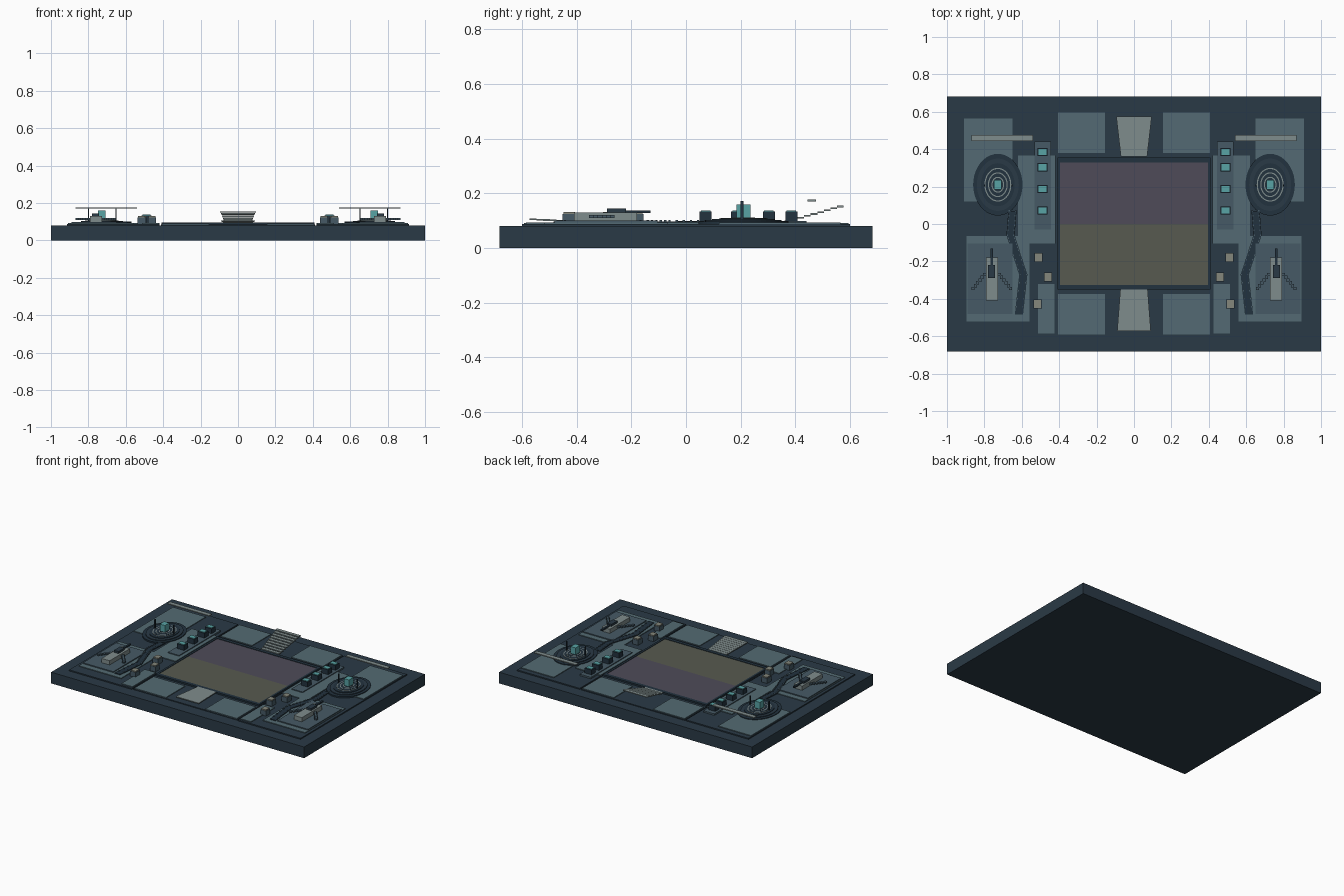
import bpy, bmesh, math
from mathutils import Matrix, Vector

if "Cube" in bpy.data.objects:
    bpy.data.objects.remove(bpy.data.objects["Cube"])


def mat(name, hexcol):
    m = bpy.data.materials.new(name)
    rgb = [int(hexcol[i:i + 2], 16) / 255 for i in (0, 2, 4)]
    m.diffuse_color = [((c + 0.055) / 1.055) ** 2.4 for c in rgb] + [1]
    m.use_nodes = True
    m.node_tree.nodes["Principled BSDF"].inputs["Base Color"].default_value = m.diffuse_color
    return m


NAVY = mat("navy", "2a3a46")
DARK = mat("dark", "22323e")
PANEL = mat("panel", "536a73")
SLATE = mat("slate", "465a66")
STONE = mat("stone", "7f8c8c")
TEAL = mat("teal", "58a3a5")
PURPLE = mat("purple", "4e4b58")
OLIVE = mat("olive", "575a50")
SAND = mat("sand", "85877c")


def finish(name, bm, material, mirror):
    bmesh.ops.recalc_face_normals(bm, faces=bm.faces[:])
    me = bpy.data.meshes.new(name)
    bm.to_mesh(me)
    bm.free()
    ob = bpy.data.objects.new(name, me)
    bpy.context.collection.objects.link(ob)
    me.materials.append(material)
    if mirror:
        ob.modifiers.new("mirror", 'MIRROR')
    return ob


def add_box(bm, x0, x1, y0, y1, z0, z1):
    m = Matrix.Translation(((x0 + x1) / 2, (y0 + y1) / 2, (z0 + z1) / 2)) @ Matrix.Diagonal((x1 - x0, y1 - y0, z1 - z0, 1))
    return bmesh.ops.create_cube(bm, size=1, matrix=m)["verts"]


def boxes(name, material, items, mirror=True):
    bm = bmesh.new()
    for b in items:
        add_box(bm, *b)
    return finish(name, bm, material, mirror)


def add_prism(bm, pts, z0, z1):
    f = bm.faces.new([bm.verts.new((x, y, z0)) for x, y in pts])
    new = bmesh.ops.extrude_face_region(bm, geom=[f])["geom"]
    bmesh.ops.translate(bm, vec=(0, 0, z1 - z0), verts=[v for v in new if isinstance(v, bmesh.types.BMVert)])


def prism(name, material, pts, z0, z1, mirror=True):
    bm = bmesh.new()
    add_prism(bm, pts, z0, z1)
    return finish(name, bm, material, mirror)


def ellipse(name, material, cx, cy, rx, ry, z0, z1):
    pts = [(cx + rx * math.cos(a * math.tau / 40), cy + ry * math.sin(a * math.tau / 40)) for a in range(40)]
    return prism(name, material, pts, z0, z1)


# Base slab and thin floor plates
boxes("base_slab", NAVY, [(-1, 1, -0.682, 0.682, 0, 0.08)], False)
boxes("side_floor", NAVY, [(0.42, 0.915, -0.6, 0.6, 0.08, 0.088)])
boxes("centre_floor", NAVY, [(-0.412, 0.412, -0.595, 0.6, 0.08, 0.086)], False)

# Two-tone court with surrounding frame
boxes("court_back", PURPLE, [(-0.395, 0.395, 0, 0.33, 0.086, 0.094)], False)
boxes("court_front", OLIVE, [(-0.395, 0.395, -0.325, 0, 0.086, 0.094)], False)
boxes("court_frame", DARK, [(-0.41, 0.41, 0.33, 0.355, 0.086, 0.097), (-0.41, 0.41, -0.35, -0.325, 0.086, 0.097),
                            (-0.41, -0.395, -0.325, 0.33, 0.086, 0.097), (0.395, 0.41, -0.325, 0.33, 0.086, 0.097)], False)
boxes("corner_panels", PANEL, [(0.155, 0.405, 0.38, 0.595, 0.086, 0.091), (0.155, 0.405, -0.592, -0.375, 0.086, 0.091)])


# Slatted stairs at back and front
def stairs(name, y0, y1, z0, z1, w0, w1, n):
    bm = bmesh.new()
    for i in range(n):
        a, b = i / n, (i + 1) / n
        ya, yb = y0 + (y1 - y0) * a, y0 + (y1 - y0) * b
        wa, wb = w0 + (w1 - w0) * a, w0 + (w1 - w0) * b
        z = z0 + (z1 - z0) * i / (n - 1)
        add_prism(bm, [(-wa, ya), (wa, ya), (wb, yb), (-wb, yb)], z - 0.006, z)
    finish(name, bm, STONE, False)


stairs("back_stairs", 0.36, 0.576, 0.1, 0.155, 0.07, 0.095, 9)
stairs("front_stairs", -0.35, -0.572, 0.099, 0.108, 0.073, 0.09, 9)

# Side zone floor panels
boxes("zone_panels", PANEL, [(0.65, 0.91, 0.12, 0.565, 0.088, 0.093), (0.42, 0.62, -0.105, 0.365, 0.088, 0.093),
                             (0.56, 0.895, -0.52, -0.065, 0.088, 0.093), (0.425, 0.512, -0.585, -0.32, 0.088, 0.093)])
boxes("turret_pad", SLATE, [(0.65, 0.89, -0.48, -0.105, 0.093, 0.1)])
boxes("console_strip", SLATE, [(0.445, 0.532, -0.03, 0.44, 0.088, 0.099)])

# Winding path with studs along both edges
path = [Vector(p) for p in ((0.65, 0.07), (0.66, -0.06), (0.635, -0.14), (0.592, -0.27), (0.615, -0.485))]
left = [(p.x - 0.022, p.y) for p in path]
right = [(p.x + 0.022, p.y) for p in path]
prism("path", DARK, left + right[::-1], 0.093, 0.098)
bm = bmesh.new()
for a, b in zip(path, path[1:]):
    for i in range(5):
        p = a.lerp(b, i / 5)
        for d in (-0.018, 0.018):
            add_box(bm, p.x + d - 0.004, p.x + d + 0.004, p.y - 0.004, p.y + 0.004, 0.097, 0.102)
finish("path_studs", bm, SLATE, True)

# Round stepped dais with rings, core and posts
CX, CY = 0.728, 0.21
ellipse("dais_lower", DARK, CX, CY, 0.132, 0.165, 0.088, 0.098)
ellipse("dais_middle", NAVY, CX, CY, 0.112, 0.14, 0.098, 0.103)
ellipse("dais_upper", DARK, CX, CY, 0.09, 0.115, 0.103, 0.107)
for k, r in enumerate((0.072, 0.053, 0.034)):
    ellipse("dais_ring_%d" % k, STONE, CX, CY, r, r * 1.25, 0.107, 0.109 + k * 0.001)
    ellipse("dais_ring_inner_%d" % k, DARK, CX, CY, r - 0.006, r * 1.25 - 0.006, 0.107, 0.1095 + k * 0.001)
boxes("core", TEAL, [(CX - 0.02, CX + 0.02, CY - 0.025, CY + 0.025, 0.107, 0.16)])
boxes("dais_posts", DARK, [(x - 0.003, x + 0.003, 0.2, 0.21, 0.09, 0.172) for x in (0.652, 0.8)])

# Overhead bar behind the dais
boxes("overhead_bar", STONE, [(0.54, 0.87, 0.445, 0.475, 0.17, 0.177)])

# Row of consoles with lit tops
ys = (0.385, 0.303, 0.187, 0.072)
boxes("consoles", DARK, [(0.462, 0.516, y - 0.022, y + 0.022, 0.098, 0.134) for y in ys])
boxes("console_tops", TEAL, [(0.467, 0.511, y - 0.017, y + 0.017, 0.134, 0.138) for y in ys])

# Loose crates with lids
crates = ((0.51, -0.18), (0.46, -0.283), (0.515, -0.427))
boxes("crates", SLATE, [(x - 0.022, x + 0.022, y - 0.024, y + 0.024, 0.088, 0.124) for x, y in crates])
boxes("crate_lids", SAND, [(x - 0.019, x + 0.019, y - 0.021, y + 0.021, 0.124, 0.131) for x, y in crates])

# Turret: body, hatch, barrel and splayed legs
boxes("turret_body", STONE, [(0.728, 0.792, -0.41, -0.18, 0.1, 0.13)])
boxes("turret_hatch", NAVY, [(0.744, 0.78, -0.288, -0.22, 0.13, 0.145)])
boxes("turret_barrel", DARK, [(0.754, 0.768, -0.22, -0.13, 0.128, 0.138)])
bm = bmesh.new()
for s in (-1, 1):
    for i in range(6):
        x, y = 0.76 + s * (0.04 + 0.012 * i), -0.27 - 0.015 * i
        add_box(bm, x - 0.008, x + 0.008, y - 0.009, y + 0.009, 0.11, 0.12)
finish("turret_legs", bm, SLATE, True)
